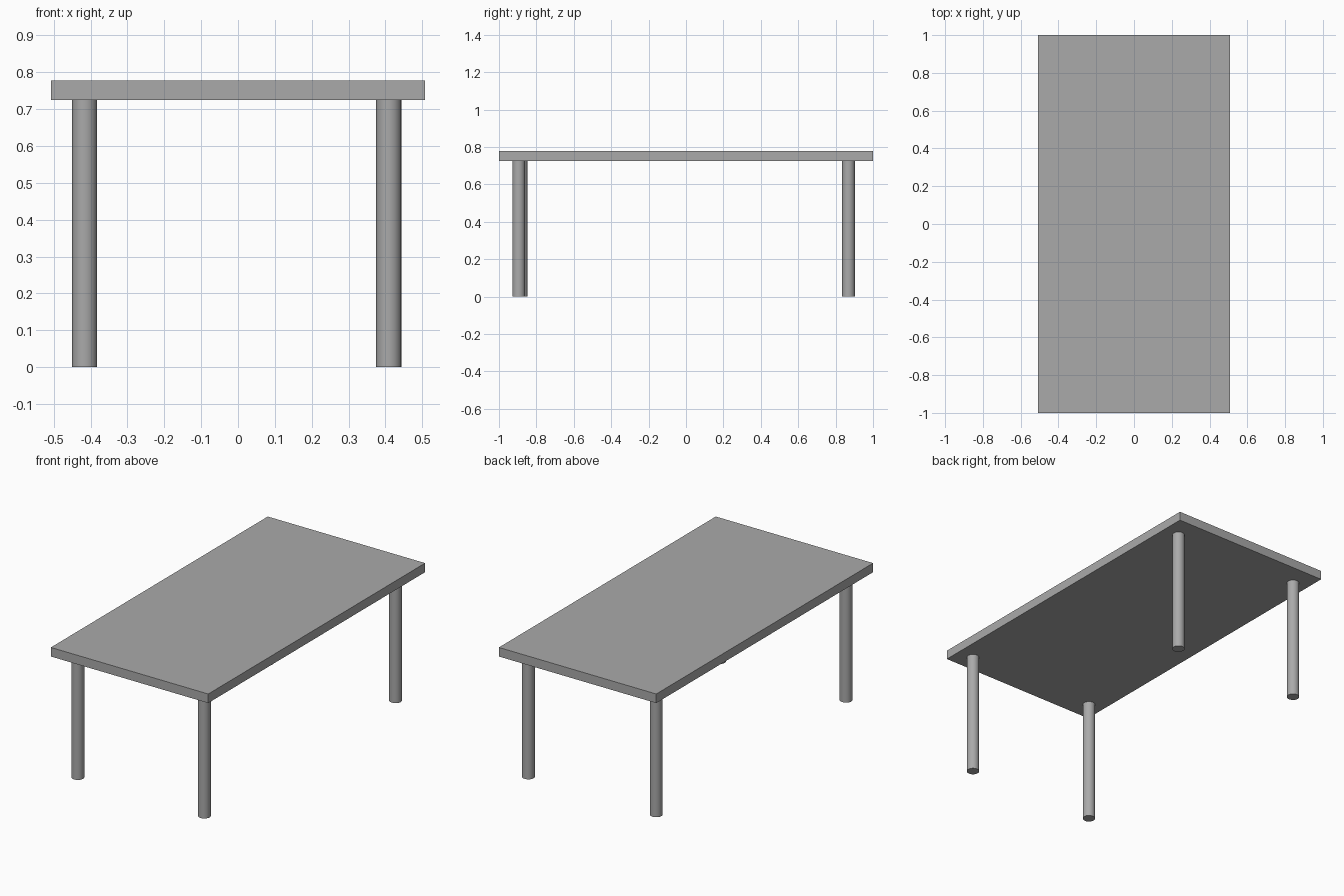
import bpy
import math

cube = bpy.data.objects.get("Cube")
if cube:
    bpy.data.objects.remove(cube, do_unlink=True)

# Single grey finish
grey = bpy.data.materials.new("plain grey")
grey.use_nodes = True
colour = (0.4, 0.4, 0.4, 1)
grey.diffuse_color = colour
grey.node_tree.nodes["Principled BSDF"].inputs["Base Color"].default_value = colour

TOP_Z, UNDER_Z = 0.778, 0.725
LEG_RADIUS = 0.034


def finish(name):
    obj = bpy.context.object
    obj.name = name
    obj.data.materials.append(grey)
    return obj


# Flat rectangular top
bpy.ops.mesh.primitive_cube_add(size=1, location=(0, 0, (TOP_Z + UNDER_Z) / 2))
top = finish("table_top")
top.scale = (1.016, 2, TOP_Z - UNDER_Z)
bpy.ops.object.transform_apply(location=False, rotation=False, scale=True)


# Round legs, set slightly unevenly near the corners
def leg(name, x, y):
    bpy.ops.mesh.primitive_cylinder_add(
        vertices=32, radius=LEG_RADIUS, depth=UNDER_Z, location=(x, y, UNDER_Z / 2))
    finish(name)
    bpy.ops.object.shade_smooth_by_angle(angle=math.radians(30))


leg("front_left_leg", 0.409, -0.894)
leg("front_right_leg", -0.416, -0.882)
leg("back_left_leg", 0.409, 0.869)
leg("back_right_leg", -0.416, 0.869)
